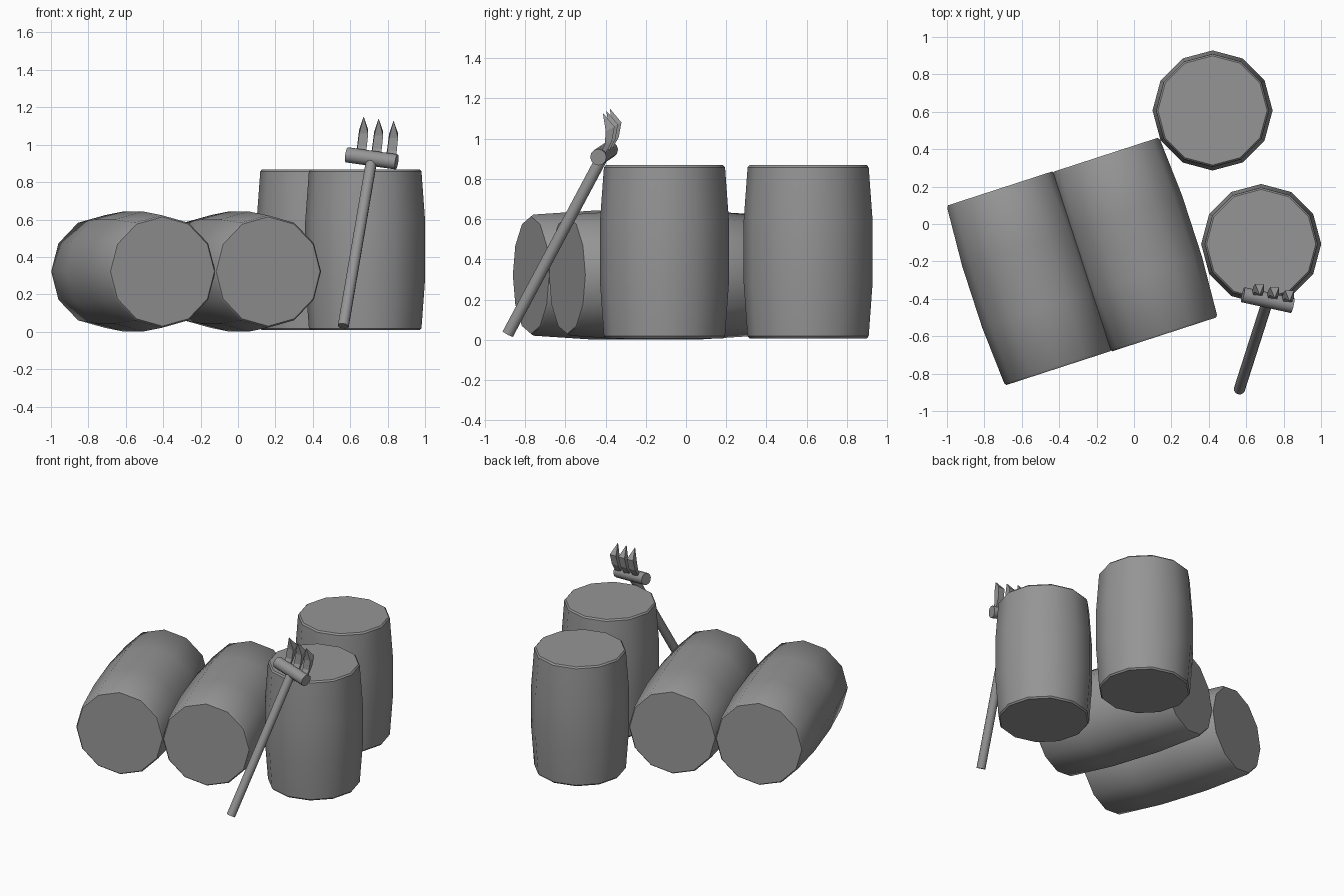
import bpy, bmesh
from math import radians, cos, sin, pi
from mathutils import Vector, Matrix

cube = bpy.data.objects.get("Cube")
if cube:
    bpy.data.objects.remove(cube)

grey = bpy.data.materials.new("plain_grey")
grey.use_nodes = True
colour = (0.3, 0.3, 0.3, 1)
grey.diffuse_color = colour
grey.node_tree.nodes["Principled BSDF"].inputs["Base Color"].default_value = colour


def loft(name, rings, smooth=True):
    """Skin a list of equal-length point rings and close both ends."""
    bm = bmesh.new()
    loops = [[bm.verts.new(p) for p in ring] for ring in rings]
    n = len(loops[0])
    for a, b in zip(loops, loops[1:]):
        for i in range(n):
            j = (i + 1) % n
            bm.faces.new((a[i], a[j], b[j], b[i]))
    bm.faces.new(loops[0])
    bm.faces.new(loops[-1])
    bmesh.ops.remove_doubles(bm, verts=bm.verts, dist=0.0005)
    bmesh.ops.recalc_face_normals(bm, faces=bm.faces)
    mesh = bpy.data.meshes.new(name)
    bm.to_mesh(mesh)
    bm.free()
    mesh.materials.append(grey)
    obj = bpy.data.objects.new(name, mesh)
    bpy.context.collection.objects.link(obj)
    if smooth:
        bpy.ops.object.select_all(action="DESELECT")
        obj.select_set(True)
        bpy.context.view_layer.objects.active = obj
        bpy.ops.object.shade_smooth_by_angle(angle=radians(35))
    return obj


def circle(radius, z, sides=12):
    return [Vector((radius * cos(2 * pi * i / sides), radius * sin(2 * pi * i / sides), z))
            for i in range(sides)]


def barrel(name, centre, length, turn=None):
    # Bulged profile with a small bevel at each end
    half = [(0.292, 0.5), (0.301, 0.488), (0.321, 0.17)]
    profile = [(r, -h) for r, h in half] + [(r, h) for r, h in reversed(half)]
    obj = loft(name, [circle(r, h * length) for r, h in profile])
    matrix = Matrix.Translation(centre)
    if turn is not None:
        matrix = matrix @ Matrix.Rotation(radians(turn), 4, "Z") @ Matrix.Rotation(radians(90), 4, "X")
    obj.data.transform(matrix)


def rod(name, start, end, radius):
    start, end = Vector(start), Vector(end)
    axis = end - start
    obj = loft(name, [circle(radius, 0), circle(radius, axis.length)])
    obj.data.transform(Matrix.Translation(start) @ axis.to_track_quat("Z", "Y").to_matrix().to_4x4())


# Barrels
barrel("standing_barrel_front", (0.68, -0.107, 0.438), 0.86)
barrel("standing_barrel_back", (0.42, 0.607, 0.438), 0.86)
barrel("lying_barrel_right", (-0.56, -0.29, 0.322), 1.01, 18)
barrel("lying_barrel_left", (0.005, -0.11, 0.322), 1.01, 18)

# Rake handle and crossbar
rod("rake_handle", (0.563, -0.885, 0.03), (0.715, -0.41, 0.92), 0.03)
rod("rake_crossbar", (0.582, -0.378, 0.946), (0.848, -0.436, 0.908), 0.041)

# Curved tines: centre x, y, z, half width, half depth
TINE = [(0.655, -0.385, 0.94, 0.025, 0.02),
        (0.664, -0.352, 1.0, 0.025, 0.018),
        (0.672, -0.343, 1.07, 0.024, 0.022),
        (0.672, -0.378, 1.148, 0.0, 0.0)]
for k in range(3):
    shift = Vector((0.08, -0.017, -0.011)) * k
    rings = []
    for x, y, z, w, d in TINE:
        rings.append([Vector((x + sx * w, y + sy * d, z + sy * d * 0.5)) + shift
                      for sx, sy in ((-1, -1), (1, -1), (1, 1), (-1, 1))])
    tip = rings.pop()[0]
    rings.append([tip + Vector((sx * 0.001, sy * 0.001, 0))
                  for sx, sy in ((-1, -1), (1, -1), (1, 1), (-1, 1))])
    loft("rake_tine_%d" % (k + 1), rings, smooth=False)
